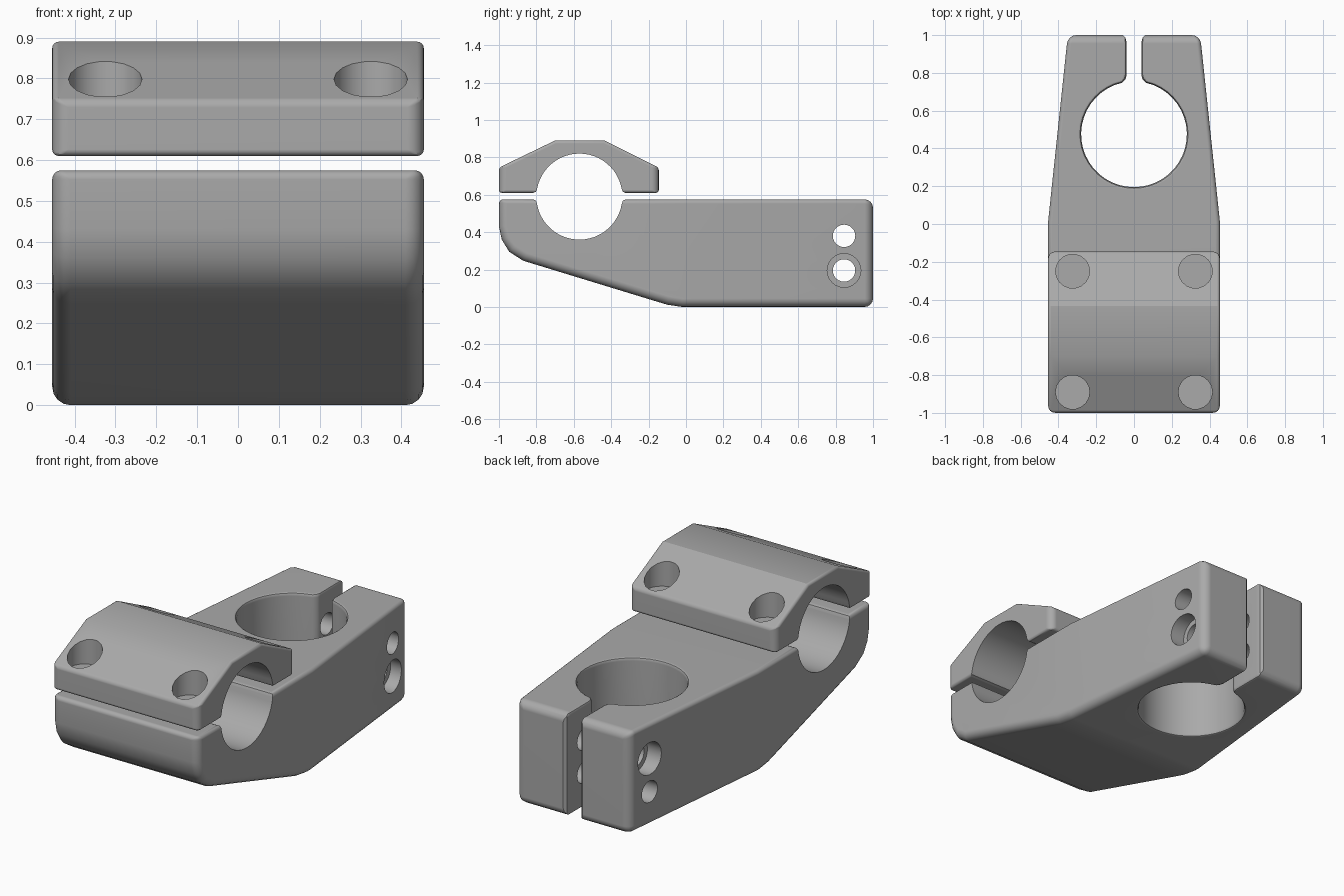
import bpy, bmesh, math

if "Cube" in bpy.data.objects:
    bpy.data.objects.remove(bpy.data.objects["Cube"])

metal = bpy.data.materials.new("grey_metal")
metal.use_nodes = True
metal.diffuse_color = (0.4, 0.4, 0.4, 1)
metal.node_tree.nodes["Principled BSDF"].inputs["Base Color"].default_value = (0.4, 0.4, 0.4, 1)

HALF = 0.455                    # half width
BAR_Y, BAR_Z, BAR_R = -0.57, 0.59, 0.23
BODY_TOP, CAP_BOTTOM = 0.575, 0.61


def finish(bm, name):
    bmesh.ops.recalc_face_normals(bm, faces=bm.faces)
    mesh = bpy.data.meshes.new(name)
    bm.to_mesh(mesh)
    bm.free()
    mesh.materials.append(metal)
    obj = bpy.data.objects.new(name, mesh)
    bpy.context.collection.objects.link(obj)
    return obj


def loft(loops):
    """Closed solid through matching loops of points."""
    bm = bmesh.new()
    rings = [[bm.verts.new(p) for p in loop] for loop in loops]
    n = len(rings[0])
    for a, b in zip(rings, rings[1:]):
        for i in range(n):
            j = (i + 1) % n
            bm.faces.new((a[i], a[j], b[j], b[i]))
    bm.faces.new(rings[0])
    bm.faces.new(rings[-1])
    bmesh.ops.recalc_face_normals(bm, faces=bm.faces)
    return bm


def extrude_x(profile, x0, x1):
    return loft([[(x, y, z) for y, z in profile] for x in (x0, x1)])


def weight_edges(bm, rule):
    """Bevel weight on every hard edge."""
    layer = bm.edges.layers.float.new("bevel_weight_edge")
    for e in bm.edges:
        if e.calc_face_angle(0) > math.radians(30):
            e[layer] = rule(e)


def apply(obj, mod):
    bpy.context.view_layer.objects.active = obj
    bpy.ops.object.modifier_apply(modifier=mod.name)


def bevel(obj, width):
    mod = obj.modifiers.new("round", 'BEVEL')
    mod.width, mod.segments, mod.limit_method = width, 4, 'WEIGHT'
    apply(obj, mod)


def cut(obj, bm):
    cutter = finish(bm, "cutter")
    cutter.hide_render = True
    mod = obj.modifiers.new("cut", 'BOOLEAN')
    mod.operation, mod.solver, mod.object = 'DIFFERENCE', 'EXACT', cutter
    apply(obj, mod)
    bpy.data.objects.remove(cutter)


def circle(cu, cv, r, n):
    return [(cu + r * math.cos(math.tau * i / n), cv + r * math.sin(math.tau * i / n)) for i in range(n)]


def bar_bore(face_z, up):
    """Half-round cutter with an eased mouth; up is the mouth direction."""
    edge = face_z - up * 0.02
    start = math.asin((edge - BAR_Z) * up / BAR_R)
    sweep = math.pi + 2 * start
    arc = []
    for i in range(25):
        a = start - sweep * i / 24
        arc.append((BAR_Y + BAR_R * math.cos(a), BAR_Z + up * BAR_R * math.sin(a)))
    w = arc[0][0] - BAR_Y
    mouth = [(w + 0.006, face_z - up * 0.006), (w + 0.02, face_z), (w + 0.02, face_z + up * 0.05)]
    left = [(BAR_Y - y, z) for y, z in mouth]
    right = [(BAR_Y + y, z) for y, z in reversed(mouth)]
    return extrude_x(arc + left + right, -0.6, 0.6)


def keyhole(z, off):
    """Round bore with a slot running out of the back."""
    r, a0 = 0.28 + off, 0.23
    arc = []
    for i in range(41):
        a = a0 + (math.tau - 2 * a0) * i / 40
        arc.append((r * math.sin(a), 0.475 + r * math.cos(a), z))
    slot = [(0.045, 0.765 + off), (0.04, 0.785 + off), (0.04, 0.965),
            (0.046, 0.988), (0.06, 1.0), (0.06, 1.1)]
    left = [(-x - off, y, z) for x, y in slot]
    right = [(x + off, y, z) for x, y in reversed(slot)]
    return arc + left + right


def shade(obj, angle):
    bpy.ops.object.select_all(action='DESELECT')
    obj.select_set(True)
    bpy.context.view_layer.objects.active = obj
    bpy.ops.object.shade_smooth_by_angle(angle=math.radians(angle))
    mod = obj.modifiers.new("flat_faces", 'WEIGHTED_NORMAL')
    mod.keep_sharp = True


# Main body: side profile, tapered towards the back
profile = [(-1, BODY_TOP), (-1, 0.43), (-0.985, 0.36), (-0.945, 0.295), (-0.87, 0.247),
           (-0.17, 0.033), (-0.1, 0.012), (-0.02, 0), (1, 0), (1, BODY_TOP)]
bm = extrude_x(profile, -HALF, HALF)
bmesh.ops.bisect_plane(bm, geom=bm.verts[:] + bm.edges[:] + bm.faces[:],
                       plane_co=(0, 0.01, 0), plane_no=(0, 1, 0))
for v in bm.verts:
    if v.co.y > 0.01:
        v.co.x *= 1 - 0.23 * v.co.y


def body_weight(e):
    mid = (e.verts[0].co + e.verts[1].co) / 2
    return 0.5 if mid.z > 0.57 and mid.y < 0.99 else 1.0


weight_edges(bm, body_weight)
body = finish(bm, "stem_body")
bevel(body, 0.045)
cut(body, bar_bore(BODY_TOP, 1))

# Steering tube bore and clamping slot with eased lips
levels = [(-0.1, 0.015), (0, 0.015), (0.005, 0.006), (0.018, 0)]
levels += [(BODY_TOP - z, off) for z, off in reversed(levels)]
cut(body, loft([keyhole(z, off) for z, off in levels]))

# Pinch bolt holes, counterbored on opposite sides
for z, side in ((0.195, 1), (0.38, -1)):
    cut(body, extrude_x(circle(0.845, z, 0.06, 24), -0.6, 0.6))
    cut(body, extrude_x(circle(0.845, z, 0.09, 24), side * 0.29, side * 0.6))
shade(body, 30)

# Handlebar clamp cap
profile = [(-1, CAP_BOTTOM), (-1, 0.745), (-0.7, 0.89), (-0.435, 0.89),
           (-0.145, 0.745), (-0.145, CAP_BOTTOM)]
bm = extrude_x(profile, -HALF, HALF)


def cap_weight(e):
    a, b = (v.co for v in e.verts)
    return 1.0 if abs(a.y - b.y) + abs(a.x - b.x) < 0.001 else 0.4


weight_edges(bm, cap_weight)
cap = finish(bm, "clamp_cap")
bevel(cap, 0.04)
cut(cap, bar_bore(CAP_BOTTOM, -1))

# Bolt recesses in the cap
for x in (-0.325, 0.325):
    for y in (-0.89, -0.25):
        ring = circle(x, y, 0.09, 18)
        cut(cap, loft([[(u, v, z) for u, v in ring] for z in (0.7, 1.0)]))
shade(cap, 26)
